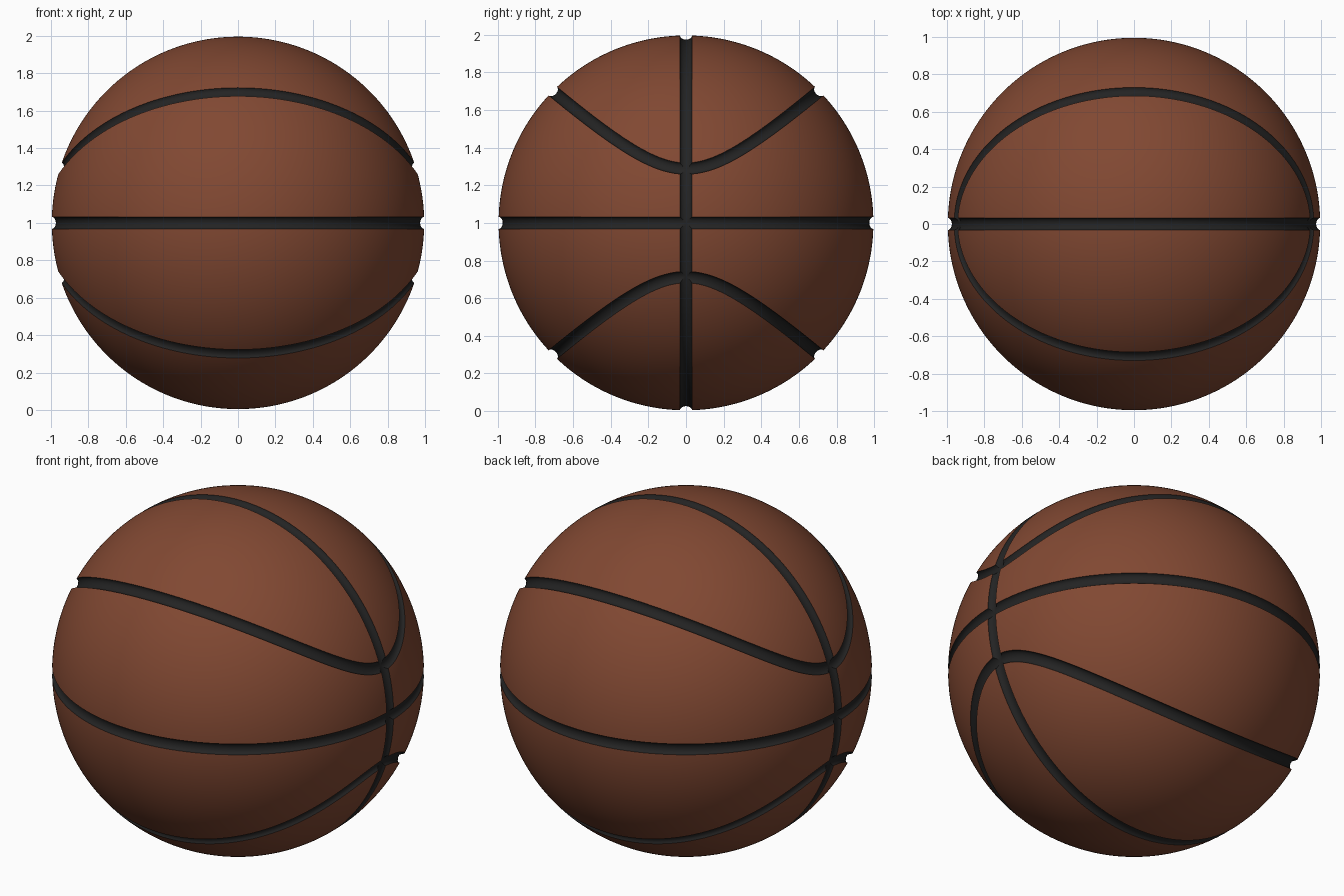
import bpy, bmesh, math
from mathutils import Vector

if "Cube" in bpy.data.objects:
    bpy.data.objects.remove(bpy.data.objects["Cube"])

R = 0.996            # ball radius
HALF_W = 0.032       # groove half width
DEPTH = 0.022        # groove depth


def material(name, rgb):
    m = bpy.data.materials.new(name)
    m.diffuse_color = (*rgb, 1)
    m.use_nodes = True
    m.node_tree.nodes["Principled BSDF"].inputs["Base Color"].default_value = m.diffuse_color
    return m


leather = material("brown leather", (0.22, 0.065, 0.032))
rubber = material("black rubber", (0.017, 0.017, 0.017))


def make_object(name, bm):
    me = bpy.data.meshes.new(name)
    bm.to_mesh(me)
    bm.free()
    me.materials.append(leather)
    me.materials.append(rubber)
    ob = bpy.data.objects.new(name, me)
    bpy.context.collection.objects.link(ob)
    return ob


# closed seam paths on the unit sphere
def equator(t):
    return Vector((math.cos(t), math.sin(t), 0))


def meridian(t):
    return Vector((math.cos(t), 0, math.sin(t)))


def oval(sign):
    def path(t):
        x, y = 0.957 * math.cos(t), 0.711 * math.sin(t)
        return Vector((x, y, sign * math.sqrt(1 - x * x - y * y)))
    return path


# tube with an elliptical section swept along a seam, used to cut the groove
def seam_cutter(name, path, steps=240, sides=20):
    bm = bmesh.new()
    rings = []
    for i in range(steps):
        t = math.tau * (i + 0.37) / steps
        up = path(t).normalized()
        side = (path(t + 1e-3) - path(t - 1e-3)).cross(up).normalized()
        ring = []
        for k in range(sides):
            a = math.tau * (k + 0.5) / sides
            ring.append(bm.verts.new(up * (R + DEPTH * math.sin(a)) + side * HALF_W * math.cos(a)))
        rings.append(ring)
    for i in range(steps):
        a, b = rings[i], rings[(i + 1) % steps]
        for k in range(sides):
            n = (k + 1) % sides
            bm.faces.new((a[k], a[n], b[n], b[k])).material_index = 1
    bmesh.ops.recalc_face_normals(bm, faces=bm.faces)
    ob = make_object(name, bm)
    ob.hide_render = True
    return ob


# ball
bm = bmesh.new()
bmesh.ops.create_icosphere(bm, subdivisions=7, radius=R)
ball = make_object("ball", bm)

# carve the four seams
cutters = [seam_cutter("equator_cutter", equator),
           seam_cutter("meridian_cutter", meridian),
           seam_cutter("upper_oval_cutter", oval(1)),
           seam_cutter("lower_oval_cutter", oval(-1))]
for c in cutters:
    mod = ball.modifiers.new(c.name, 'BOOLEAN')
    mod.operation = 'DIFFERENCE'
    mod.solver = 'EXACT'
    mod.object = c

# bake the carved mesh and drop the cutters
bpy.context.view_layer.update()
carved = bpy.data.meshes.new_from_object(ball.evaluated_get(bpy.context.evaluated_depsgraph_get()))
ball.modifiers.clear()
ball.data = carved
for c in cutters:
    bpy.data.objects.remove(c)

ball.location.z = 1
bpy.context.view_layer.objects.active = ball
ball.select_set(True)
bpy.ops.object.shade_smooth_by_angle(angle=math.radians(25))
